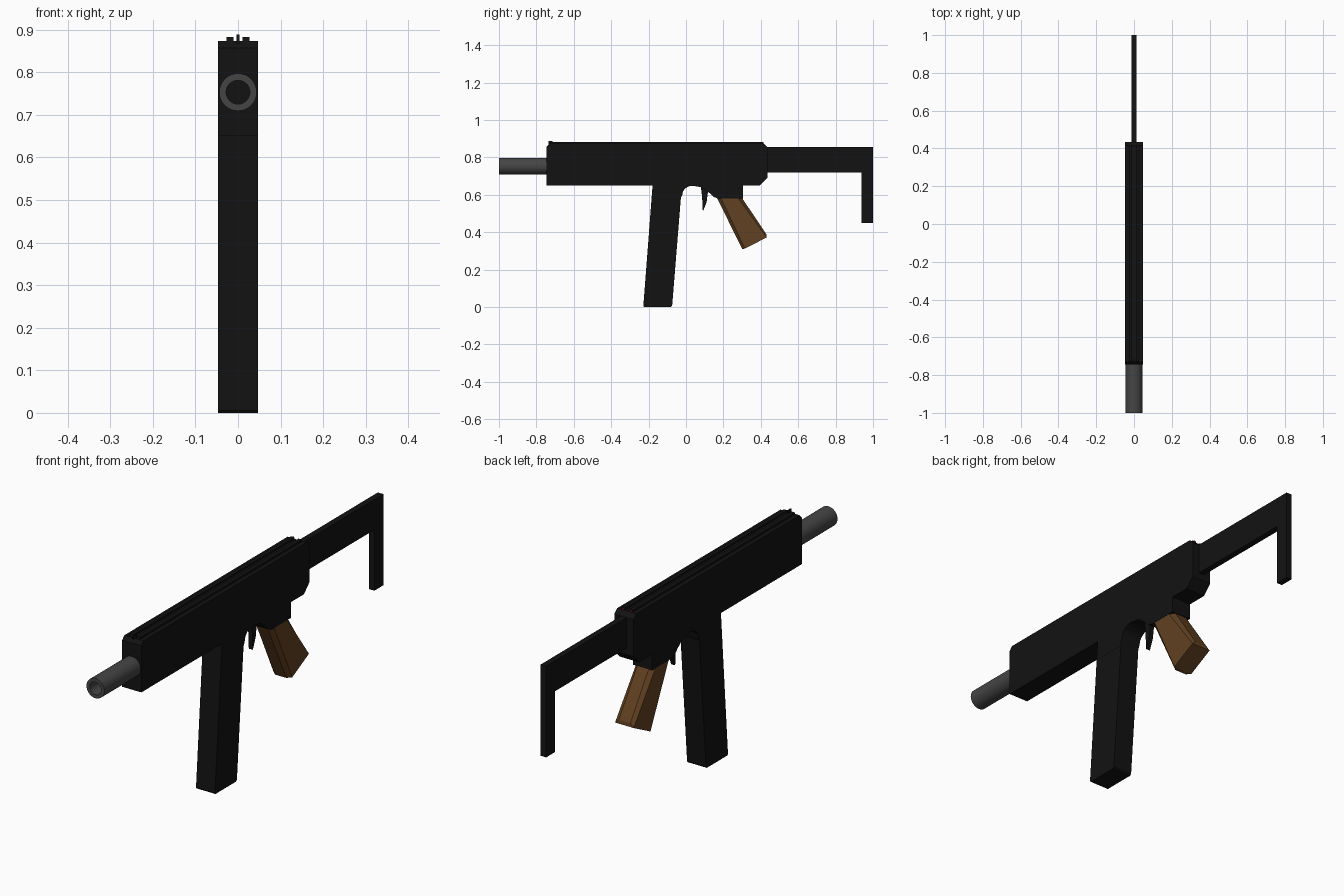
import bpy, bmesh, math

if "Cube" in bpy.data.objects:
    bpy.data.objects.remove(bpy.data.objects["Cube"])


def material(name, rgb):
    m = bpy.data.materials.new(name)
    m.diffuse_color = (*rgb, 1)
    m.use_nodes = True
    m.node_tree.nodes["Principled BSDF"].inputs["Base Color"].default_value = m.diffuse_color
    return m


BLACK = material("black_metal", (0.006, 0.006, 0.006))
STEEL = material("barrel_steel", (0.06, 0.06, 0.06))
WOOD = material("grip_wood", (0.12, 0.052, 0.015))
RED = material("sight_red", (0.6, 0.01, 0.01))


def finish(name, bm, mat):
    bmesh.ops.recalc_face_normals(bm, faces=bm.faces)
    me = bpy.data.meshes.new(name)
    bm.to_mesh(me)
    bm.free()
    me.materials.append(mat)
    ob = bpy.data.objects.new(name, me)
    bpy.context.collection.objects.link(ob)
    return ob


def plate(name, pts, half, mat, x=0, bevel=0, bevel_edges=None):
    """Side profile (y, z) extruded across x, optionally bevelling chosen profile edges."""
    bm = bmesh.new()
    f = bm.faces.new([bm.verts.new((x - half, y, z)) for y, z in pts])
    r = bmesh.ops.extrude_face_region(bm, geom=[f])
    bmesh.ops.translate(bm, vec=(2 * half, 0, 0),
                        verts=[v for v in r["geom"] if isinstance(v, bmesh.types.BMVert)])
    if bevel:
        edges = [e for e in bm.edges if bevel_edges(e)]
        bmesh.ops.bevel(bm, geom=edges, offset=bevel, segments=1, affect='EDGES')
    return finish(name, bm, mat)


def box(name, y0, y1, z0, z1, half, mat, x=0):
    return plate(name, [(y0, z0), (y1, z0), (y1, z1), (y0, z1)], half, mat, x)


W = 0.047

# Receiver with sloped ends, trigger arch and grip mount
arch = [(0.035 + 0.055 * math.cos(a), 0.6 + 0.048 * math.sin(a))
        for a in (math.pi * i / 8 for i in range(3, 9))]
plate("receiver", [(-0.745, 0.65), (-0.745, 0.857), (-0.73, 0.873), (0.415, 0.873),
                   (0.435, 0.855), (0.435, 0.69), (0.395, 0.65), (0.305, 0.65),
                   (0.305, 0.58), (0.17, 0.58), (0.145, 0.59), (0.125, 0.61),
                   (0.085, 0.64)] + arch + [(-0.035, 0.565), (-0.18, 0.565), (-0.18, 0.65)],
      W, BLACK)

# Magazine
plate("magazine", [(-0.178, 0.66), (-0.228, 0.006), (-0.224, 0), (-0.08, 0),
                   (-0.074, 0.006), (-0.026, 0.6), (-0.03, 0.64)], W - 0.0005, BLACK)

# Trigger
plate("trigger", [(0.078, 0.655), (0.086, 0.59), (0.09, 0.51), (0.11, 0.56),
                  (0.118, 0.62), (0.125, 0.655)], 0.01, BLACK)

# Pistol grip, chamfered along its length
plate("pistol_grip", [(0.165, 0.585), (0.30, 0.31), (0.315, 0.312), (0.432, 0.372),
                      (0.43, 0.388), (0.298, 0.585)], W - 0.001, WOOD, bevel=0.018,
      bevel_edges=lambda e: abs(e.verts[0].co.x - e.verts[1].co.x) < 1e-5
      and e.calc_length() > 0.2)

# Shoulder stock
plate("shoulder_stock", [(0.42, 0.72), (0.937, 0.72), (0.937, 0.45), (1, 0.45),
                         (1, 0.855), (0.42, 0.855)], 0.0135, BLACK)

# Top rails with red rear dots
for side, s in (("left", -1), ("right", 1)):
    plate("top_rail_" + side, [(-0.73, 0.865), (-0.725, 0.882), (0.41, 0.882), (0.415, 0.865)],
          0.0085, BLACK, x=s * 0.0185)
    box("rear_dot_" + side, 0.405, 0.416, 0.8745, 0.8805, 0.003, RED, x=s * 0.0185)

# Front sight post
box("front_sight", -0.735, -0.715, 0.865, 0.888, 0.003, BLACK)

# Hollow barrel: a lathed tube section
bm = bmesh.new()
section = [(0.044, -0.74), (0.044, -1.0), (0.028, -1.0), (0.028, -0.74)]
vs = [bm.verts.new((r, y, 0.753)) for r, y in section]
es = [bm.edges.new((a, b)) for a, b in zip(vs, vs[1:])]
bmesh.ops.spin(bm, geom=vs + es, cent=(0, 0, 0.753), axis=(0, 1, 0),
               angle=2 * math.pi, steps=32, use_merge=True)
bmesh.ops.remove_doubles(bm, verts=bm.verts, dist=1e-5)
barrel = finish("barrel", bm, STEEL)
bpy.context.view_layer.objects.active = barrel
barrel.select_set(True)
bpy.ops.object.shade_smooth_by_angle(angle=math.radians(35))
